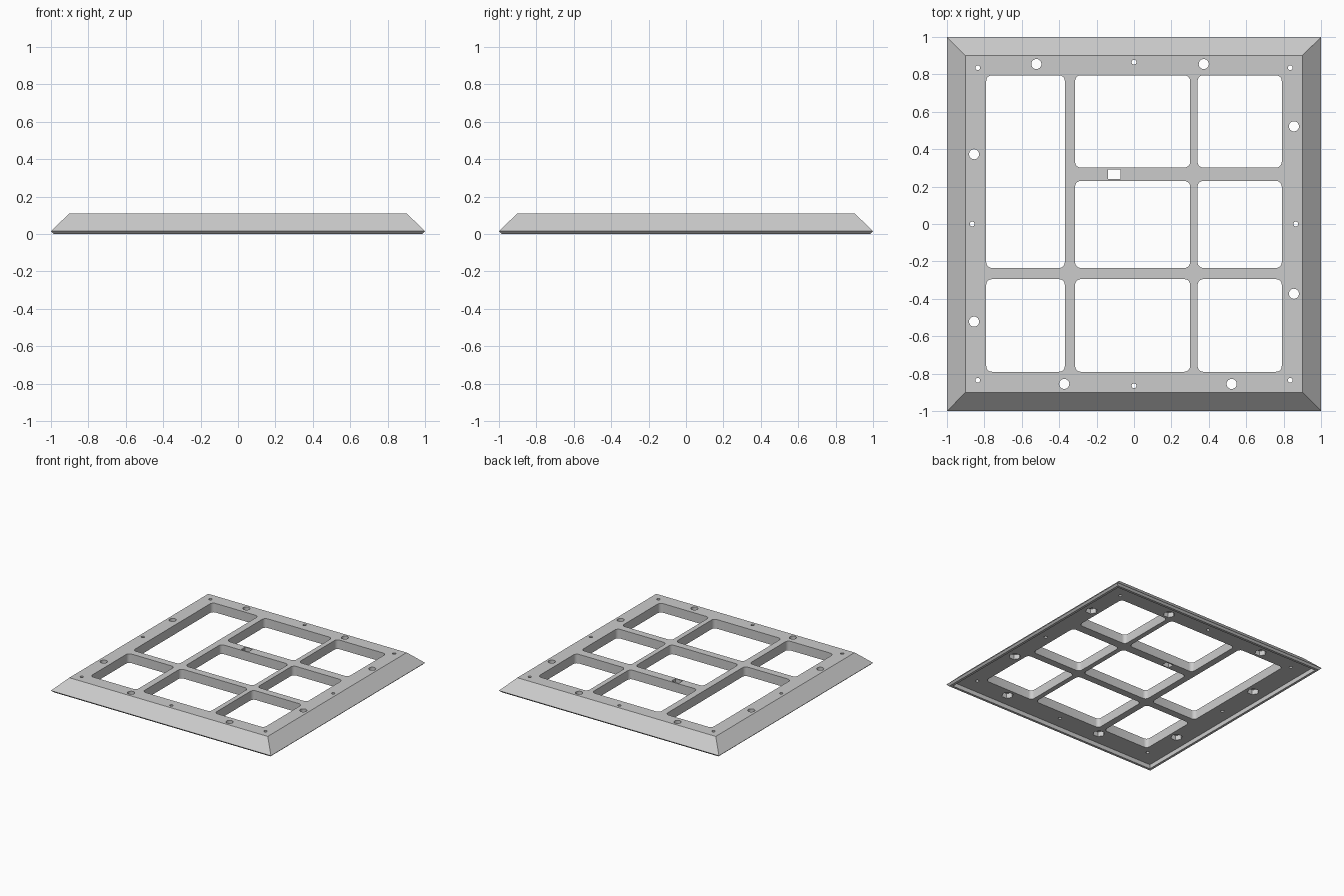
import bpy, bmesh, math

if "Cube" in bpy.data.objects:
    bpy.data.objects.remove(bpy.data.objects["Cube"])

TOP = 0.11      # height of the top face
FLOOR = 0.035   # depth of the recess underneath


def make_object(name, bm):
    bmesh.ops.recalc_face_normals(bm, faces=bm.faces)
    mesh = bpy.data.meshes.new(name)
    bm.to_mesh(mesh)
    bm.free()
    obj = bpy.data.objects.new(name, mesh)
    bpy.context.collection.objects.link(obj)
    return obj


def loft(bm, rings):
    """Closed solid from a list of equal-length point rings."""
    loops = [[bm.verts.new(p) for p in ring] for ring in rings]
    for a, b in zip(loops, loops[1:]):
        for i in range(len(a)):
            j = (i + 1) % len(a)
            bm.faces.new((a[i], a[j], b[j], b[i]))
    bm.faces.new(loops[0])
    bm.faces.new(loops[-1])


def prism(bm, outline, z0, z1):
    loft(bm, [[(x, y, z) for x, y in outline] for z in (z0, z1)])


def circle(cx, cy, r, n):
    return [(cx + r * math.cos(2 * math.pi * i / n),
             cy + r * math.sin(2 * math.pi * i / n)) for i in range(n)]


def rounded_rect(x0, x1, y0, y1, r=0.03, steps=5):
    corners = [(x1 - r, y1 - r), (x0 + r, y1 - r), (x0 + r, y0 + r), (x1 - r, y0 + r)]
    return [(cx + r * math.cos(math.pi / 2 * (q + k / steps)),
             cy + r * math.sin(math.pi / 2 * (q + k / steps)))
            for q, (cx, cy) in enumerate(corners) for k in range(steps + 1)]


def square(h, z):
    return [(h, h, z), (-h, h, z), (-h, -h, z), (h, -h, z)]


# Sloped slab with a chamfered lower lip and a shallow recess underneath
bm = bmesh.new()
loft(bm, [square(0.902, TOP), square(1.0, 0.015), square(0.985, 0.0),
          square(0.965, 0.0), square(0.965, FLOOR)])
frame = make_object("window_frame", bm)

# Window openings: one tall on the left, the rest in a grid
windows = [(-0.79, -0.37, -0.235, 0.795), (-0.79, -0.37, -0.79, -0.295)]
for x0, x1 in ((-0.315, 0.30), (0.34, 0.79)):
    for y0, y1 in ((0.302, 0.795), (-0.235, 0.23), (-0.79, -0.295)):
        windows.append((x0, x1, y0, y1))

# Bolt holes repeat by quarter turns
bolts = []
for x, y in ((-0.522, 0.855), (0.373, 0.855)):
    for _ in range(4):
        bolts.append((x, y))
        x, y = y, -x

# Small pin holes at the corners and side middles
pins = [(sx * 0.835, sy * 0.835) for sx in (-1, 1) for sy in (-1, 1)]
pins += [(0, 0.865), (0, -0.865), (0.865, 0), (-0.865, 0)]

through = bmesh.new()
for w in windows:
    prism(through, rounded_rect(*w), -0.1, 0.3)
for x, y in bolts:
    prism(through, circle(x, y, 0.027, 24), -0.1, 0.3)
for x, y in pins:
    prism(through, circle(x, y, 0.013, 16), -0.1, 0.3)
# Rectangular slot in the crossbar
prism(through, [(-0.139, 0.24), (-0.072, 0.24), (-0.072, 0.291), (-0.139, 0.291)], -0.1, 0.3)

# Hexagonal nut pockets on the underside
pockets = bmesh.new()
for x, y in bolts:
    prism(pockets, circle(x, y, 0.045, 6), -0.1, FLOOR + 0.04)

bpy.context.view_layer.objects.active = frame
frame.select_set(True)
for name, cutter_bm in (("through_cutter", through), ("pocket_cutter", pockets)):
    cutter = make_object(name, cutter_bm)
    cutter.hide_render = True
    mod = frame.modifiers.new(name, 'BOOLEAN')
    mod.operation = 'DIFFERENCE'
    mod.solver = 'EXACT'
    mod.object = cutter
    bpy.ops.object.modifier_apply(modifier=mod.name)
    bpy.data.objects.remove(cutter)

# Single grey finish
grey = bpy.data.materials.new("light_grey")
grey.diffuse_color = (0.6, 0.6, 0.6, 1)
grey.use_nodes = True
grey.node_tree.nodes["Principled BSDF"].inputs["Base Color"].default_value = grey.diffuse_color
frame.data.materials.clear()
frame.data.materials.append(grey)
bpy.ops.object.shade_smooth_by_angle(angle=math.radians(30))
